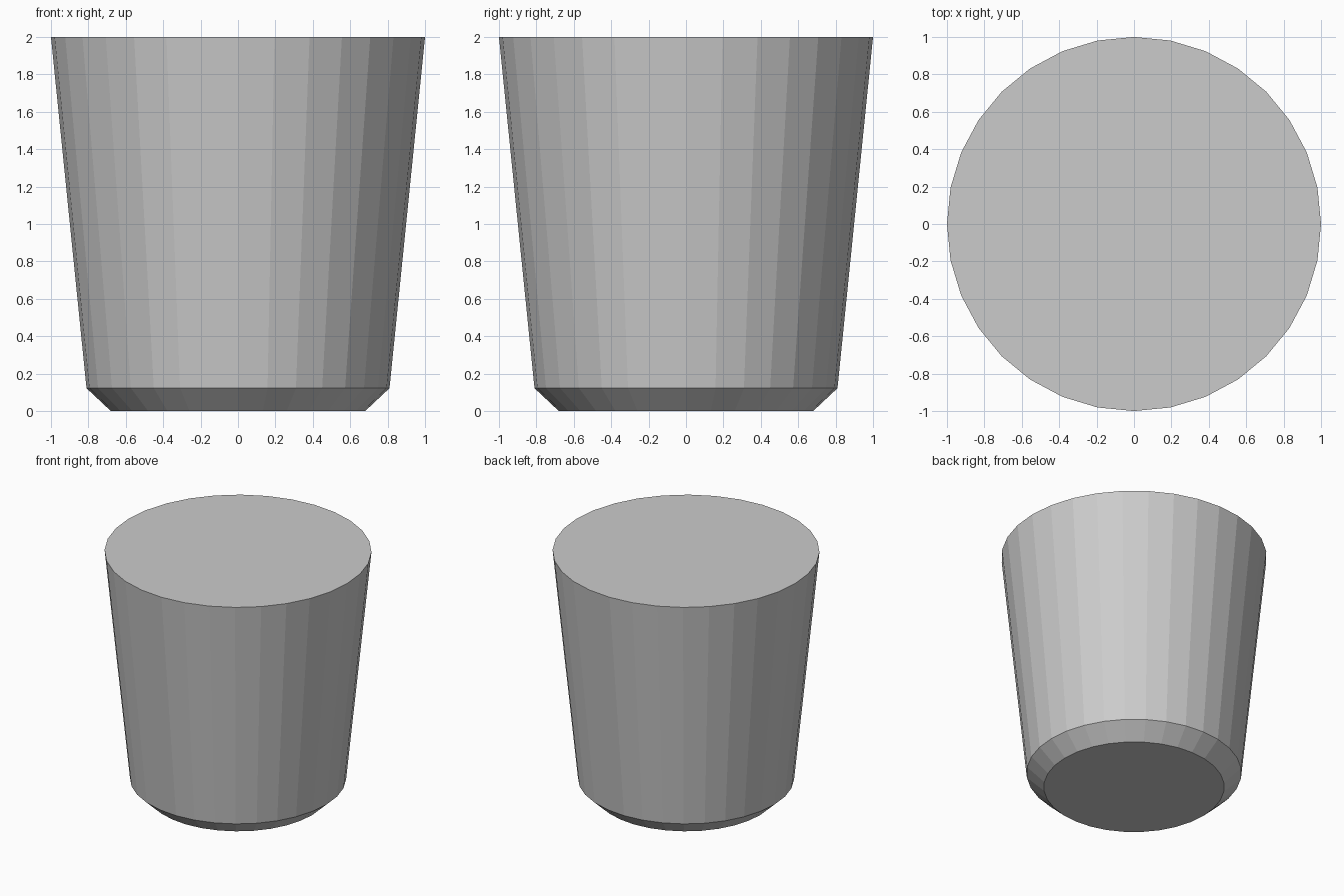
import bpy, bmesh, math

if "Cube" in bpy.data.objects:
    bpy.data.objects.remove(bpy.data.objects["Cube"])

SIDES = 32
# profile: (radius, height) from base to rim
PROFILE = [(0.68, 0.0), (0.81, 0.122), (1.0, 2.0)]

# solid tapered cup body with chamfered base
bm = bmesh.new()
rings = [[bm.verts.new((r * math.cos(2 * math.pi * i / SIDES),
                        r * math.sin(2 * math.pi * i / SIDES), z))
          for i in range(SIDES)] for r, z in PROFILE]
for low, high in zip(rings, rings[1:]):
    for i in range(SIDES):
        j = (i + 1) % SIDES
        bm.faces.new((low[i], low[j], high[j], high[i]))

# flat base and top
bm.faces.new(rings[0][::-1])
bm.faces.new(rings[-1])

mesh = bpy.data.meshes.new("tapered_cup")
bm.to_mesh(mesh)
bm.free()
bpy.context.collection.objects.link(bpy.data.objects.new("tapered_cup", mesh))
